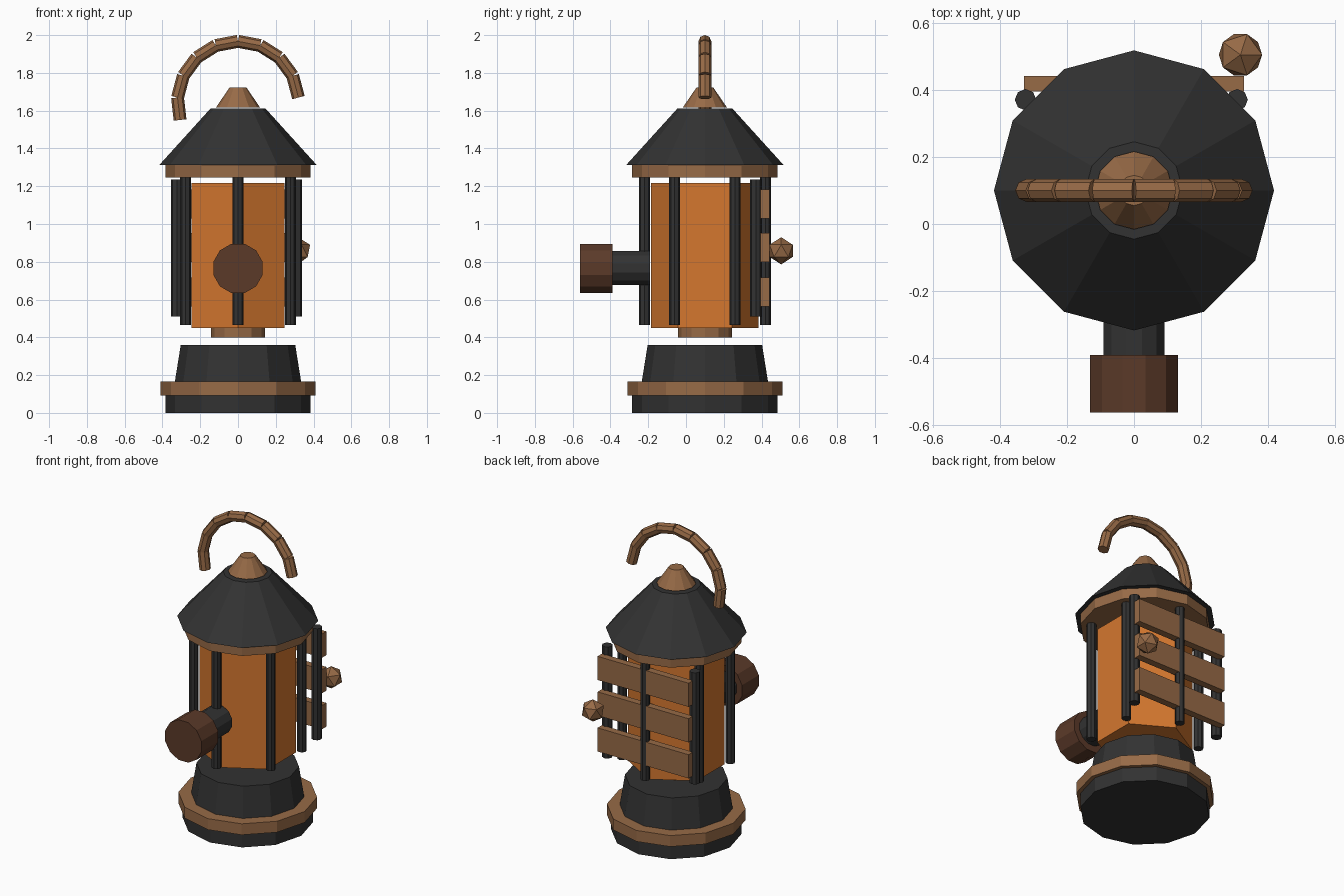
import bpy, bmesh, math
from mathutils import Vector, Matrix

if "Cube" in bpy.data.objects:
    bpy.data.objects.remove(bpy.data.objects["Cube"])

AXIS_Y = 0.10  # lantern axis


def material(name, rgb):
    m = bpy.data.materials.new(name)
    m.diffuse_color = (*rgb, 1)
    m.use_nodes = True
    m.node_tree.nodes["Principled BSDF"].inputs["Base Color"].default_value = m.diffuse_color
    return m


IRON = material("dark iron", (0.032, 0.032, 0.032))
BRASS = material("aged copper", (0.31, 0.145, 0.062))
GLASS = material("amber glass", (0.66, 0.185, 0.028))
CAP = material("dark brown", (0.105, 0.042, 0.022))


def finish(name, bm, mat):
    bmesh.ops.recalc_face_normals(bm, faces=bm.faces)
    me = bpy.data.meshes.new(name)
    bm.to_mesh(me)
    bm.free()
    me.materials.append(mat)
    ob = bpy.data.objects.new(name, me)
    bpy.context.collection.objects.link(ob)
    return ob


def frustum(name, mat, a, b, r1, r2, sides=12, turn=0.0):
    """Straight prism or cone from point a to point b; turn is the angle of the first corner."""
    a, b = Vector(a), Vector(b)
    rot = Vector((0, 0, 1)).rotation_difference(b - a).to_matrix()
    bm = bmesh.new()
    rings = []
    for p, r in ((a, r1), (b, r2)):
        rings.append([bm.verts.new(p + rot @ Vector((
            r * math.cos(turn + math.tau * i / sides),
            r * math.sin(turn + math.tau * i / sides), 0))) for i in range(sides)])
    lo, hi = rings
    bm.faces.new(lo)
    bm.faces.new(hi)
    for i in range(sides):
        j = (i + 1) % sides
        bm.faces.new((lo[i], lo[j], hi[j], hi[i]))
    return finish(name, bm, mat)


def tier(name, mat, z1, z2, r1, r2, sides=12, turn=0.0):
    return frustum(name, mat, (0, AXIS_Y, z1), (0, AXIS_Y, z2), r1, r2, sides, turn)


# Stacked body
tier("base_plate", IRON, 0.0, 0.10, 0.385, 0.385)
tier("base_ring", BRASS, 0.093, 0.165, 0.41, 0.41)
tier("base_cone", IRON, 0.16, 0.36, 0.335, 0.303)
tier("collar", BRASS, 0.40, 0.455, 0.143, 0.143)
tier("glass", GLASS, 0.45, 1.217, 0.285, 0.285, 6, math.pi / 2)
tier("eave_ring", BRASS, 1.245, 1.312, 0.385, 0.385)
tier("roof", IRON, 1.312, 1.612, 0.417, 0.145)
tier("finial", BRASS, 1.618, 1.722, 0.116, 0.045)

# Six cage bars, one at each corner of the glass
for i in range(6):
    t = math.pi / 2 + i * math.pi / 3
    x, y = 0.32 * math.cos(t), AXIS_Y + 0.32 * math.sin(t)
    frustum(f"cage_bar_{i + 1}", IRON, (x, y, 0.465), (x, y, 1.25), 0.029, 0.029, 8)

# Back shutter: two posts, three planks and a knob
for side, x in (("left", -0.323), ("right", 0.307)):
    frustum(f"shutter_post_{side}", IRON, (x, 0.37, 0.511), (x, 0.37, 1.236), 0.032, 0.032, 8)
for i, z in enumerate((0.641, 0.875, 1.106)):
    bm = bmesh.new()
    bmesh.ops.create_cube(bm, size=1, matrix=Matrix.Translation((0, 0.418, z))
                          @ Matrix.Diagonal((0.654, 0.046, 0.154, 1)))
    finish(f"shutter_plank_{i + 1}", bm, BRASS)
bm = bmesh.new()
bmesh.ops.create_icosphere(bm, subdivisions=1, radius=0.072,
                           matrix=Matrix.Translation((0.317, 0.504, 0.858)))
finish("shutter_knob", bm, BRASS)

# Front pipe and cap
flat = math.pi / 12
frustum("pipe", IRON, (0, -0.19, 0.767), (0, -0.40, 0.767), 0.094, 0.094, 12, flat)
frustum("pipe_cap", CAP, (0, -0.39, 0.765), (0, -0.562, 0.765), 0.135, 0.135, 12, flat)

# Handle: nine straight links along an arc
STEP = math.radians(21.45)


def arc_point(k):
    t = math.pi / 2 + k * STEP
    return (0.321 * math.cos(t), AXIS_Y, 1.646 + 0.321 * math.sin(t))


for k in range(-4, 5):
    frustum(f"handle_link_{k + 5}", BRASS, arc_point(k), arc_point(k + 1), 0.034, 0.034, 8)
